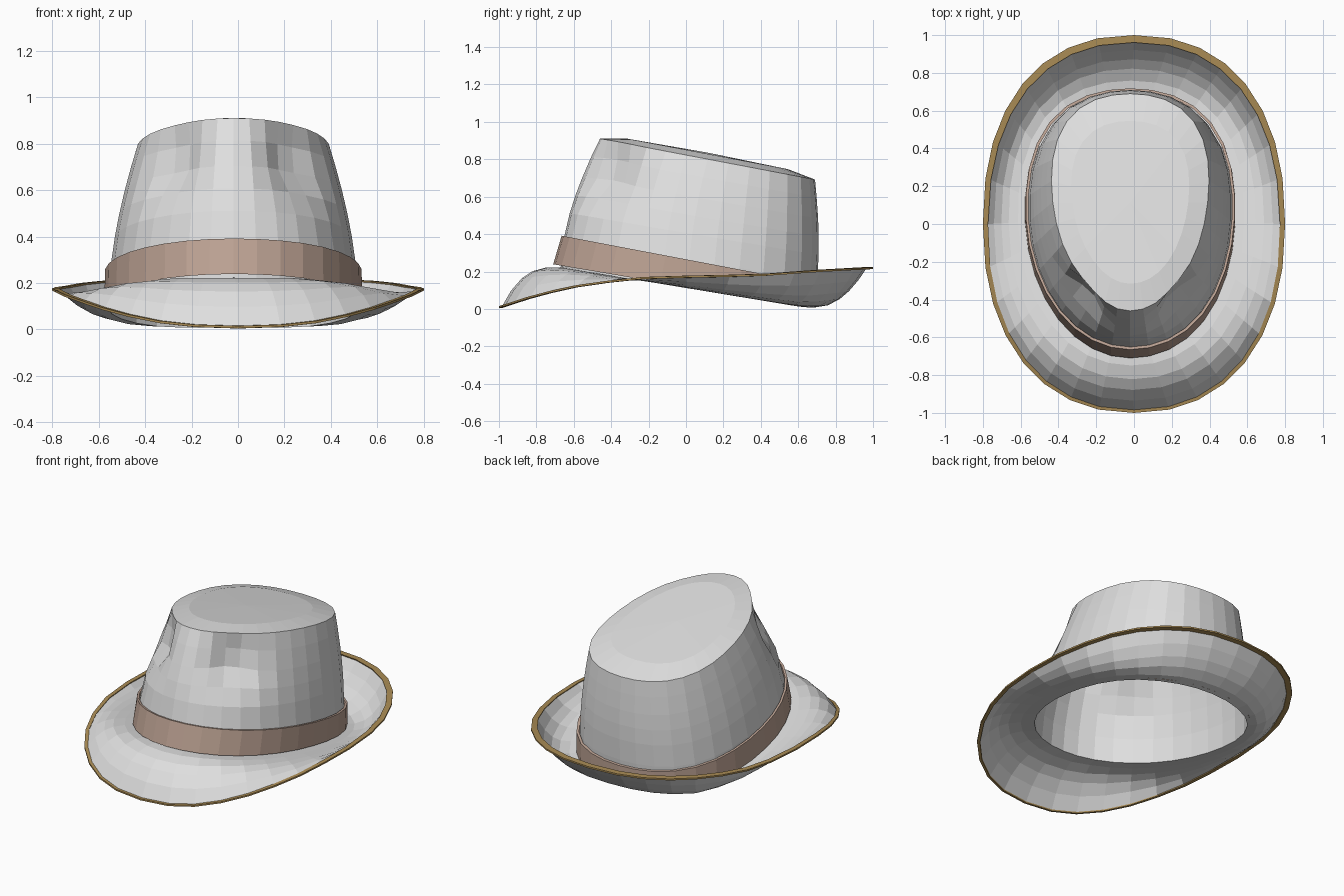
import bpy, bmesh, math

if "Cube" in bpy.data.objects:
    bpy.data.objects.remove(bpy.data.objects["Cube"])

N = 32
ANGLES = [2 * math.pi * i / N for i in range(N)]


def material(name, rgb):
    m = bpy.data.materials.new(name)
    m.diffuse_color = (*rgb, 1)
    m.use_nodes = True
    m.node_tree.nodes["Principled BSDF"].inputs["Base Color"].default_value = m.diffuse_color
    return m


GREY = material("light grey felt", (0.74, 0.74, 0.74))
BROWN = material("dusty brown ribbon", (0.51, 0.365, 0.295))
TAN = material("tan edging", (0.40, 0.26, 0.09))


def clamp(v, lo, hi):
    return max(lo, min(hi, v))


def lerp(a, b, t):
    return a + (b - a) * t


def loft(name, rings, mat, cap=None, loop=False):
    """Skin closed rings of points; cap is an optional centre point on the last ring."""
    bm = bmesh.new()
    vs = [[bm.verts.new(p) for p in r] for r in rings]
    pairs = list(zip(vs, vs[1:]))
    if loop:
        pairs.append((vs[-1], vs[0]))
    for lo, hi in pairs:
        for i in range(N):
            j = (i + 1) % N
            bm.faces.new((lo[i], lo[j], hi[j], hi[i]))
    if cap:
        c = bm.verts.new(cap)
        for i in range(N):
            bm.faces.new((vs[-1][i], vs[-1][(i + 1) % N], c))
    me = bpy.data.meshes.new(name)
    bm.to_mesh(me)
    bm.free()
    me.materials.append(mat)
    ob = bpy.data.objects.new(name, me)
    bpy.context.collection.objects.link(ob)
    return ob


def egg(a, cx, half_x, y0, y1, k):
    """Oval that narrows toward the front (-y), with full diagonals."""
    s, c = math.sin(a), math.cos(a)
    full = 0.05 if s > 0 else (0.03 if c > 0 else 0.01)
    f = 1 + full * math.sin(2 * a) ** 2
    return (cx + half_x * f * c * (1 + k * s),
            (y0 + y1) / 2 + (y1 - y0) / 2 * f * s)


def seat_z(y):
    """Tilted plane on which the crown meets the brim."""
    return clamp(0.112 - 0.165 * y, 0.008, 0.225)


def base_outline(a):
    return egg(a, -0.02, 0.54, -0.67, 0.69, 0.06)


# Crown: tapered wall with two pinches at the front, tilted slightly domed top
def top_z(y):
    return 0.91 - 0.19 * (y + 0.46)


def crown_point(a, s):
    w = s ** 1.7
    bx, by = base_outline(a)
    tx, ty = egg(a, -0.02, 0.41, -0.46, 0.69, 0.15)
    x, y = lerp(bx, tx, w), lerp(by, ty, w)
    y += 0.02 * math.sin(math.pi * s) * max(0, math.sin(a))
    z = lerp(seat_z(by), top_z(ty), s)
    for side in (-1, 1):
        d = a - (1.5 * math.pi + side * 0.66)
        g = math.exp(-(d / 0.3) ** 2 - ((s - 0.74) / 0.19) ** 2)
        x -= 0.1 * g * math.cos(a)
        y -= 0.1 * g * math.sin(a)
    return (x, y, z)


def top_point(a, f, rise):
    x, y = egg(a, -0.02, 0.41 * f, 0.115 - 0.575 * f, 0.115 + 0.575 * f, 0.15)
    return (x, y, top_z(y) + rise)


loft("crown", [[crown_point(a, s) for a in ANGLES]
               for s in (0, 0.22, 0.42, 0.56, 0.7, 0.86, 1)]
     + [[top_point(a, 0.75, 0.028) for a in ANGLES]],
     GREY, cap=(-0.02, 0.115, top_z(0.115) + 0.035))


# Ribbon band: thin sleeve with a top ledge, following the tilted base
def band_ring(top, out):
    ring = []
    for a in ANGLES:
        t = 1.0 if top else 0.0
        x, y = egg(a, -0.02, 0.556 - 0.004 * t + out, -0.71 + 0.045 * t - out,
                   0.718 + out, 0.06)
        z = 0.265 - 0.19 * y if top else max(0.012, 0.118 - 0.17 * y)
        ring.append((x, y, z))
    return ring


loft("hat_band", [band_ring(False, 0), band_ring(True, 0),
                  band_ring(True, -0.014)], BROWN)

# Brim: dips at the front, curls up at the sides and back
EDGE = [(-1, 0.01), (-0.8, 0.075), (-0.6, 0.12), (-0.3, 0.163), (0, 0.172),
        (0.4, 0.18), (0.7, 0.202), (1, 0.218)]


def edge_z(y):
    for (y0, z0), (y1, z1) in zip(EDGE, EDGE[1:]):
        if y <= y1:
            return lerp(z0, z1, clamp((y - y0) / (y1 - y0), 0, 1))
    return EDGE[-1][1]


def power(v, e):
    return math.copysign(abs(v) ** e, v)


def outline(a, inset):
    e = 2 / (2.3 if math.sin(a) > 0 else 2.24)
    return ((0.8 - inset) * power(math.cos(a), e),
            (1.0 - inset) * power(math.sin(a), e))


def edging_width(a):
    return 0.024 + 0.01 * math.sin(a)


def brim_point(a, t):
    ix, iy = base_outline(a)
    ox, oy = outline(a, edging_width(a))
    x, y = lerp(ix, ox, t), lerp(iy, oy, t)
    s = math.sin(a)
    curl = t ** (3.4 - (1.3 * s * s if s > 0 else 0.4 * s * s))
    return (x, y, max(0.002, lerp(seat_z(y), edge_z(outline(a, 0)[1]), curl)))


loft("brim", [[brim_point(a, t) for a in ANGLES]
              for t in (0, 0.25, 0.48, 0.66, 0.84, 1)], GREY)


# Edging: narrow level lip around the brim edge
def edging_point(a, inset, lift):
    x, y = outline(a, inset)
    return (x, y, max(0, edge_z(outline(a, 0)[1]) + lift))


loft("brim_edging", [[edging_point(a, edging_width(a) * k, h) for a in ANGLES]
                     for k, h in ((1.15, 0.006), (0, 0.005),
                                  (0, -0.005), (1.0, -0.006))],
     TAN, loop=True)
